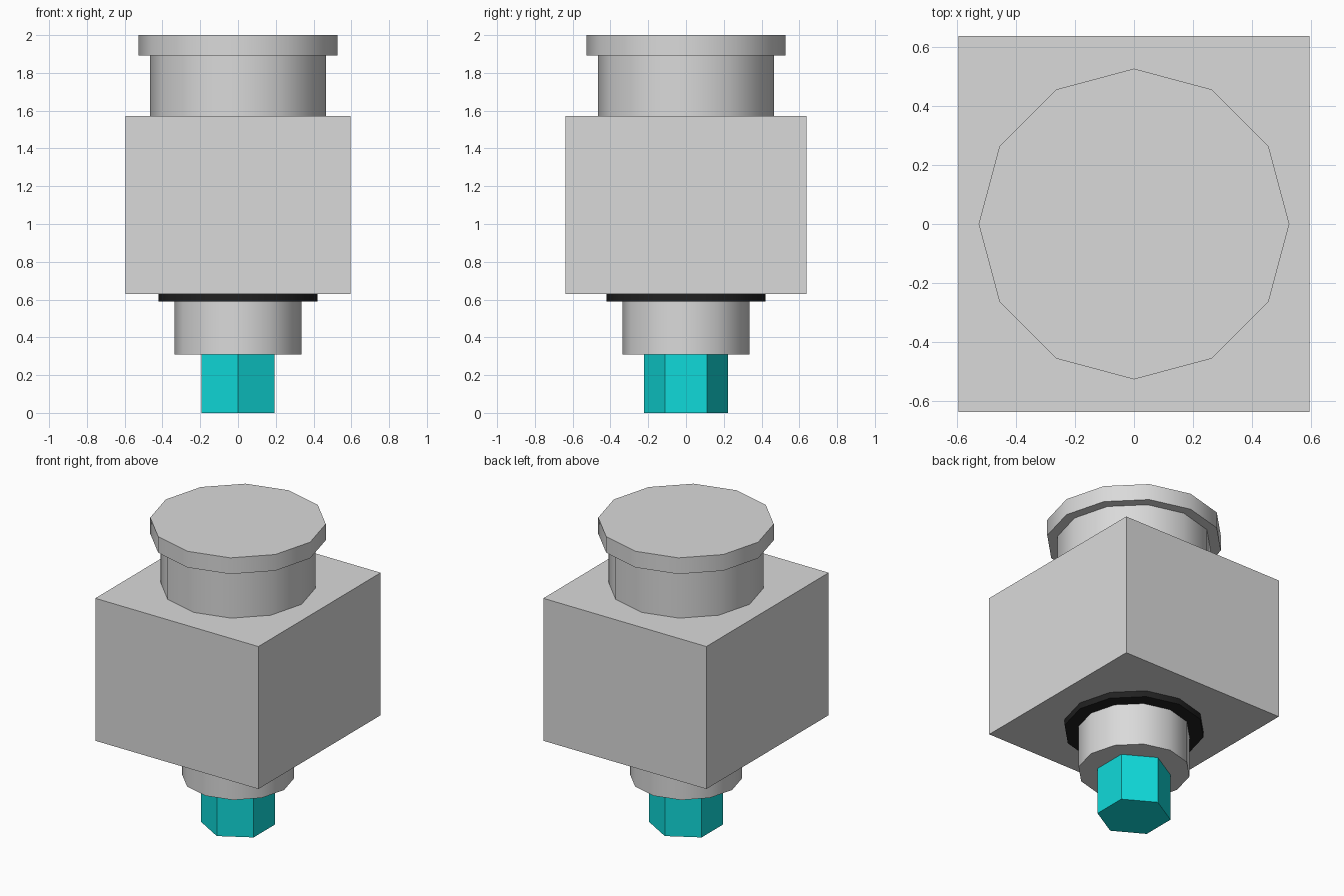
import bpy
import math

cube = bpy.data.objects.get("Cube")
if cube:
    bpy.data.objects.remove(cube, do_unlink=True)


def material(name, rgb):
    m = bpy.data.materials.new(name)
    m.use_nodes = True
    m.diffuse_color = (*rgb, 1)
    m.node_tree.nodes["Principled BSDF"].inputs["Base Color"].default_value = (*rgb, 1)
    return m


grey = material("light grey", (0.7, 0.7, 0.7))
black = material("black", (0.015, 0.015, 0.015))
teal = material("turquoise", (0.005, 0.7, 0.7))


def prism(name, radius, bottom, top, mat, sides=12, smooth=True):
    """Upright prism with a corner on the y axis."""
    bpy.ops.mesh.primitive_cylinder_add(
        vertices=sides, radius=radius, depth=top - bottom,
        location=(0, 0, (bottom + top) / 2))
    ob = bpy.context.object
    ob.name = name
    ob.data.materials.append(mat)
    if smooth:
        bpy.ops.object.shade_smooth_by_angle(angle=math.radians(31))
    return ob


# Stem, collar and sealing ring below the body
prism("hex_shaft", 0.222, 0, 0.31, teal, sides=6, smooth=False)
prism("lower_collar", 0.337, 0.31, 0.59, grey)
prism("sealing_ring", 0.422, 0.59, 0.63, black)

# Block body
bpy.ops.mesh.primitive_cube_add(size=1, location=(0, 0, 1.101))
body = bpy.context.object
body.name = "body_block"
body.scale = (1.193, 1.278, 0.942)
bpy.ops.object.transform_apply(location=False, rotation=False, scale=True)
body.data.materials.append(grey)

# Neck and wider cap on top
prism("upper_neck", 0.465, 1.572, 1.893, grey)
prism("top_cap", 0.528, 1.893, 2, grey)
